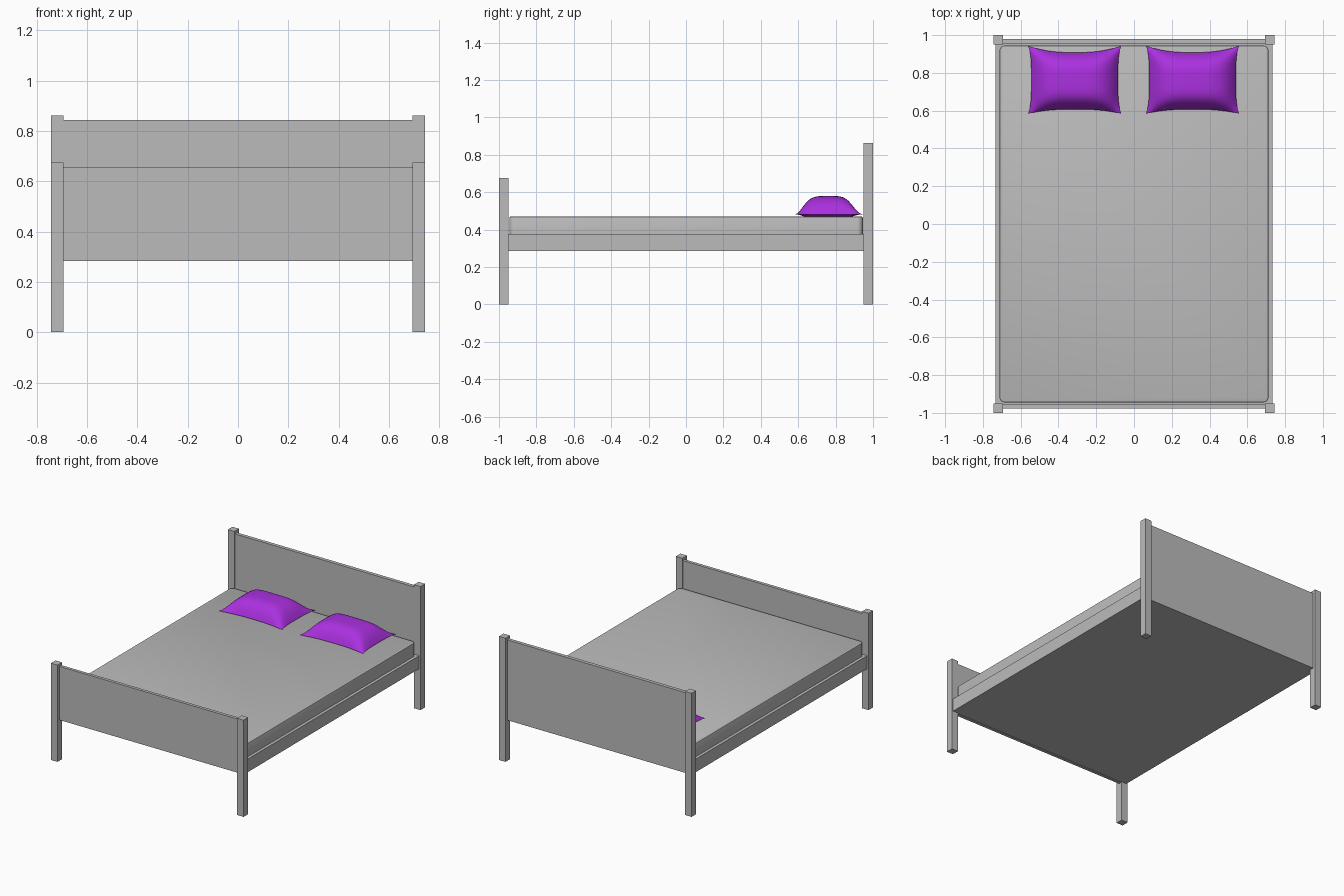
import bpy, bmesh

if "Cube" in bpy.data.objects:
    bpy.data.objects.remove(bpy.data.objects["Cube"])


def material(name, rgb):
    m = bpy.data.materials.new(name)
    m.diffuse_color = (*rgb, 1)
    m.use_nodes = True
    m.node_tree.nodes["Principled BSDF"].inputs["Base Color"].default_value = m.diffuse_color
    return m


grey = material("grey", (0.5, 0.5, 0.5))
purple = material("purple", (0.41, 0.03, 0.75))


def finish(name, bm, mat):
    bmesh.ops.recalc_face_normals(bm, faces=bm.faces)
    me = bpy.data.meshes.new(name)
    bm.to_mesh(me)
    bm.free()
    me.materials.append(mat)
    ob = bpy.data.objects.new(name, me)
    bpy.context.collection.objects.link(ob)
    return ob


def smooth(ob, angle):
    bpy.ops.object.select_all(action='DESELECT')
    ob.select_set(True)
    bpy.context.view_layer.objects.active = ob
    bpy.ops.object.shade_smooth_by_angle(angle=angle)


def box(name, x, y, z, corner=0, rim=0):
    """Box from (min, max) ranges; optional rounded upright corners and top rim."""
    bm = bmesh.new()
    bmesh.ops.create_cube(bm, size=1)
    for v in bm.verts:
        v.co = [r[0] if c < 0 else r[1] for c, r in zip(v.co, (x, y, z))]
    if corner:
        up = [e for e in bm.edges if abs(e.verts[0].co.z - e.verts[1].co.z) > 0.01]
        bmesh.ops.bevel(bm, geom=up, offset=corner, segments=5, profile=0.5, affect='EDGES')
        top = [e for e in bm.edges if all(v.co.z > z[1] - 1e-4 for v in e.verts)]
        bmesh.ops.bevel(bm, geom=top, offset=rim, segments=2, profile=0.5, affect='EDGES')
    return finish(name, bm, grey)


# Four square posts, taller at the head
for side, sx in (("left", -1), ("right", 1)):
    xr = sorted((sx * 0.693, sx * 0.743))
    box(f"foot_post_{side}", xr, (-1, -0.95), (0, 0.675))
    box(f"head_post_{side}", xr, (0.95, 1), (0, 0.862))

# End boards set into the posts
box("footboard", (-0.70, 0.70), (-0.977, -0.955), (0.283, 0.657))
box("headboard", (-0.70, 0.70), (0.955, 0.98), (0.283, 0.843))

# Base with side rails, and mattress
box("bed_base", (-0.733, 0.733), (-0.956, 0.956), (0.286, 0.377))
mattress = box("mattress", (-0.712, 0.712), (-0.945, 0.945), (0.37, 0.47), 0.03, 0.006)
smooth(mattress, 0.7)


def pillow(name, cx):
    """Puffed cushion with pinched-in sides and pointed corners."""
    n, bm = 28, bmesh.new()
    layers = []
    for top in (True, False):
        rows = []
        for i in range(n + 1):
            row = []
            for j in range(n + 1):
                u, v = 2 * i / n - 1, 2 * j / n - 1
                px = u * 0.247 * (1 - 0.07 * (1 - v ** 4))
                py = v * 0.18 * (1 - (0.2 if v > 0 else 0.13) * (1 - abs(u) ** 2.5))
                puff = (1 - u ** 4) * (1 - v ** 4)
                pz = 0.482 + 0.098 * puff if top else 0.482 - 0.012 * min(1, 2 * puff)
                row.append(bm.verts.new((cx + px, 0.764 + py, pz)))
            rows.append(row)
        layers.append(rows)
    for rows in layers:
        for i in range(n):
            for j in range(n):
                bm.faces.new((rows[i][j], rows[i + 1][j], rows[i + 1][j + 1], rows[i][j + 1]))
    bmesh.ops.remove_doubles(bm, verts=bm.verts, dist=1e-5)
    smooth(finish(name, bm, purple), 1.0)


for side, cx in (("left", -0.314), ("right", 0.310)):
    pillow(f"pillow_{side}", cx)
